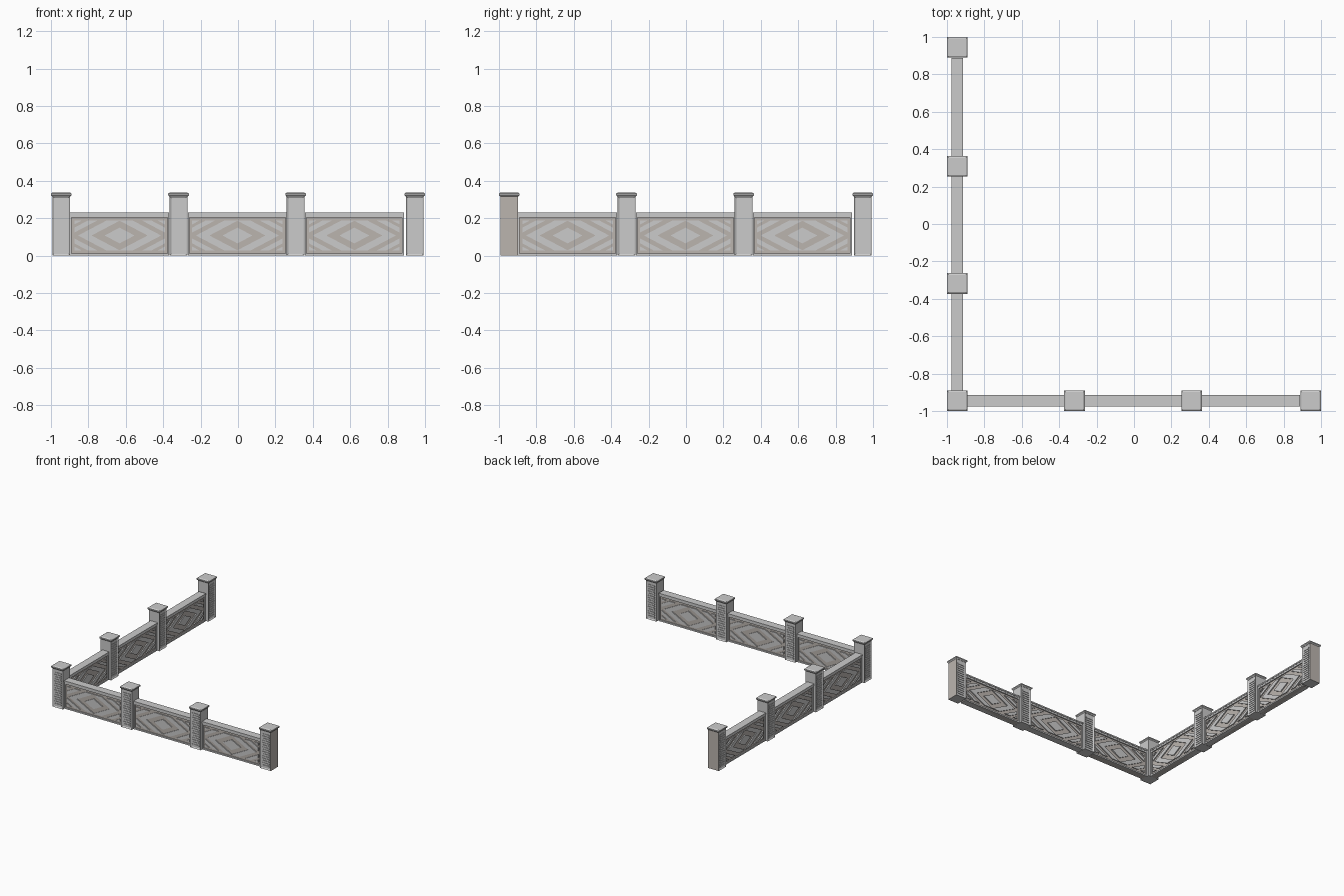
import bpy, bmesh
from mathutils import Vector, Matrix
from math import pi

if "Cube" in bpy.data.objects:
    bpy.data.objects.remove(bpy.data.objects["Cube"])

EDGE = 0.945                       # distance of both fence runs from the centre
POST = 0.048                       # post half width
BAY = 0.265                        # panel half length

taupe = bpy.data.materials.new("recess_stone")
taupe.diffuse_color = (0.50, 0.46, 0.43, 1)
taupe.use_nodes = True
taupe.node_tree.nodes["Principled BSDF"].inputs["Base Color"].default_value = taupe.diffuse_color
stone = bpy.data.materials.new("light_stone")
stone.diffuse_color = (0.62, 0.62, 0.61, 1)
stone.use_nodes = True
stone.node_tree.nodes["Principled BSDF"].inputs["Base Color"].default_value = stone.diffuse_color


def finish(name, bm, loc, rot=0.0):
    bmesh.ops.recalc_face_normals(bm, faces=bm.faces)
    me = bpy.data.meshes.new(name)
    bm.to_mesh(me)
    bm.free()
    me.materials.append(stone)
    me.materials.append(taupe)
    ob = bpy.data.objects.new(name, me)
    ob.location = loc
    ob.rotation_euler.z = rot
    bpy.context.collection.objects.link(ob)
    return ob


def box(bm, x0, x1, y0, y1, z0, z1, mat=0):
    m = Matrix.Translation(((x0 + x1) / 2, (y0 + y1) / 2, (z0 + z1) / 2)) @ \
        Matrix.Diagonal((x1 - x0, y1 - y0, z1 - z0, 1))
    verts = bmesh.ops.create_cube(bm, size=1, matrix=m)["verts"]
    faces = {f for v in verts for f in v.link_faces}
    for f in faces:
        f.material_index = mat
    return faces


def clip(poly, t, sign, slope=1.9):
    """Keep the part of a 2D polygon where sign * (x + slope*z - t) >= 0."""
    out = []
    for i, p in enumerate(poly):
        q = poly[(i + 1) % len(poly)]
        dp, dq = (sign * (v.x + slope * v.y - t) for v in (p, q))
        if dp >= 0:
            out.append(p)
        if dp * dq < 0:
            out.append(p.lerp(q, dp / (dp - dq)))
    return out


def diamond_relief(bm, y0, y1, zc):
    """Concentric diamond bands clipped to a rectangle, extruded from y0 to y1."""
    w, h = 0.242, 0.079
    flat = bmesh.new()
    for t0, t1 in ((-1, 0.08), (0.15, 0.222), (0.272, 0.322), (0.355, 1)):
        quarter = [Vector(p) for p in ((0, 0), (w, 0), (w, h), (0, h))]
        quarter = clip(clip(quarter, t0, 1), t1, -1)
        for sx in (1, -1):
            for sz in (1, -1):
                pts = quarter if sx * sz > 0 else quarter[::-1]
                flat.faces.new([flat.verts.new((sx * p.x, y0, zc + sz * p.y)) for p in pts])
    bmesh.ops.remove_doubles(flat, verts=flat.verts, dist=1e-5)
    ext = bmesh.ops.extrude_face_region(flat, geom=flat.faces[:])["geom"]
    moved = [g for g in ext if isinstance(g, bmesh.types.BMVert)]
    bmesh.ops.translate(flat, verts=moved, vec=(0, y1 - y0, 0))
    tmp = bpy.data.meshes.new("relief_tmp")
    flat.to_mesh(tmp)
    flat.free()
    bm.from_mesh(tmp)
    bpy.data.meshes.remove(tmp)


def panel(loc, rot):
    # recessed slab with a raised frame
    bm = bmesh.new()
    box(bm, -BAY, BAY, -0.019, 0.019, 0, 0.214, 1)
    for s in (-1, 1):
        box(bm, *sorted((s * 0.256, s * BAY)), -0.028, 0.028, 0, 0.214)
    box(bm, -0.256, 0.256, -0.028, 0.028, 0, 0.012)
    box(bm, -0.256, 0.256, -0.028, 0.028, 0.203, 0.214)
    finish("panel", bm, loc, rot)
    # diamond ornament on both sides
    bm = bmesh.new()
    for s in (-1, 1):
        diamond_relief(bm, s * 0.0185, s * 0.027, 0.1075)
    finish("diamond_ornament", bm, loc, rot)
    # coping on top of the panel
    bm = bmesh.new()
    box(bm, -BAY, BAY, -0.029, 0.029, 0.214, 0.22)
    box(bm, -BAY, BAY, -0.032, 0.032, 0.22, 0.231)
    finish("top_rail", bm, loc, rot)


def post(loc, decorated, plain_end=None):
    # shaft with inset fields on the decorated sides
    bm = bmesh.new()
    faces = list(box(bm, -POST, POST, -POST, POST, 0, 0.318))
    bm.normal_update()
    for f in faces:
        if any(f.normal.dot(Vector(d)) > 0.9 for d in decorated):
            bmesh.ops.inset_individual(bm, faces=[f], thickness=0.013, depth=-0.006)
        elif plain_end and f.normal.dot(Vector(plain_end)) > 0.9:
            f.material_index = 1
    finish("post", bm, loc)
    # horizontal slats inside the fields
    bm = bmesh.new()
    for dx, dy, _ in decorated:
        for i in range(15):
            z = 0.022 + i * 0.0182
            a, b = POST - 0.008, POST - 0.002
            if dx:
                box(bm, *sorted((dx * a, dx * b)), -0.031, 0.031, z, z + 0.010)
            else:
                box(bm, -0.031, 0.031, *sorted((dy * a, dy * b)), z, z + 0.010)
    finish("post_slats", bm, loc)
    # flared, chamfered cap
    bm = bmesh.new()
    rings = [[bm.verts.new((sx * r, sy * r, z)) for sx, sy in ((-1, -1), (1, -1), (1, 1), (-1, 1))]
             for r, z in ((POST, 0.315), (0.055, 0.323), (0.055, 0.332), (0.046, 0.338))]
    for lo, hi in zip(rings, rings[1:]):
        for i in range(4):
            j = (i + 1) % 4
            bm.faces.new((lo[i], lo[j], hi[j], hi[i]))
    bm.faces.new(rings[0][::-1])
    bm.faces.new(rings[-1])
    finish("post_cap", bm, loc)


X, NX, Y, NY = (1, 0, 0), (-1, 0, 0), (0, 1, 0), (0, -1, 0)

# panels of both runs
for c in (-0.633, -0.003, 0.622):
    panel((c, -EDGE, 0), 0)
    panel((-EDGE, c, 0), pi / 2)

# corner, middle and end posts
post((-EDGE, -EDGE, 0), (NX, NY))
for c in (-0.318, 0.308):
    post((c, -EDGE, 0), (Y, NY))
    post((-EDGE, c, 0), (X, NX))
post((EDGE, -EDGE, 0), (Y, NY), X)
post((-EDGE, EDGE, 0), (X, NX), Y)
